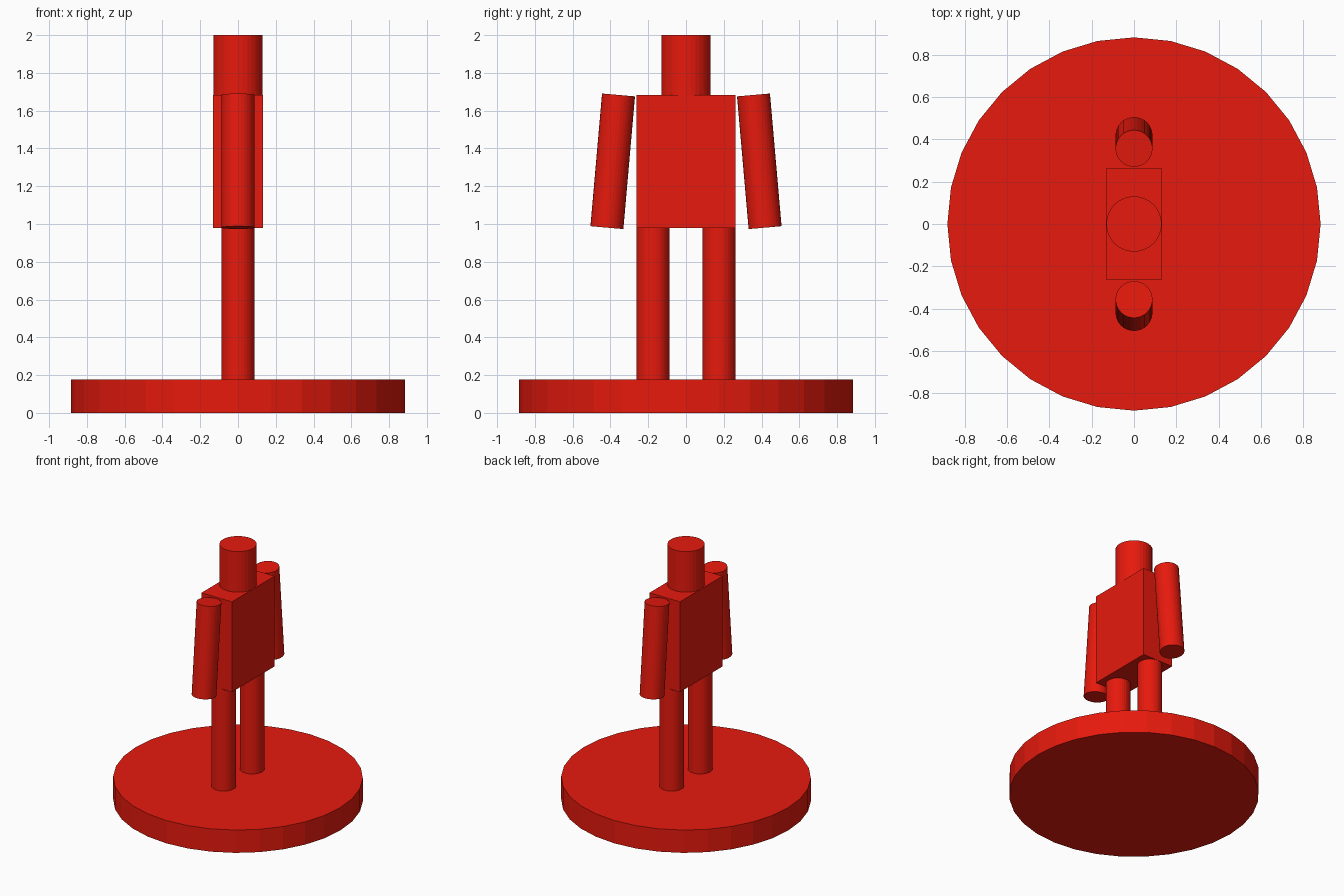
import bpy
from math import radians

if "Cube" in bpy.data.objects:
    bpy.data.objects.remove(bpy.data.objects["Cube"])

red = bpy.data.materials.new("red")
red.diffuse_color = (0.8, 0.01, 0.004, 1)
red.use_nodes = True
red.node_tree.nodes["Principled BSDF"].inputs["Base Color"].default_value = red.diffuse_color


def finish(name):
    ob = bpy.context.object
    ob.name = name
    ob.data.materials.append(red)
    return ob


def cylinder(name, radius, height, centre, tilt=0):
    bpy.ops.mesh.primitive_cylinder_add(vertices=32, radius=radius, depth=height,
                                        location=centre, rotation=(tilt, 0, 0))
    return finish(name)


# Round base
cylinder("base", 0.883, 0.178, (0, 0, 0.089))

# Torso block
bpy.ops.mesh.primitive_cube_add(size=1, location=(0, 0, 1.331))
torso = finish("torso")
torso.scale = (0.263, 0.526, 0.705)

# Head
cylinder("head", 0.131, 0.318, (0, 0, 1.841))

# Legs and outward-leaning arms, one pair per side
for side, label in ((1, "left"), (-1, "right")):
    cylinder(label + "_leg", 0.0875, 0.801, (0, side * 0.175, 0.5785))
    cylinder(label + "_arm", 0.0875, 0.705, (0, side * 0.388, 1.332),
             tilt=side * radians(5))
